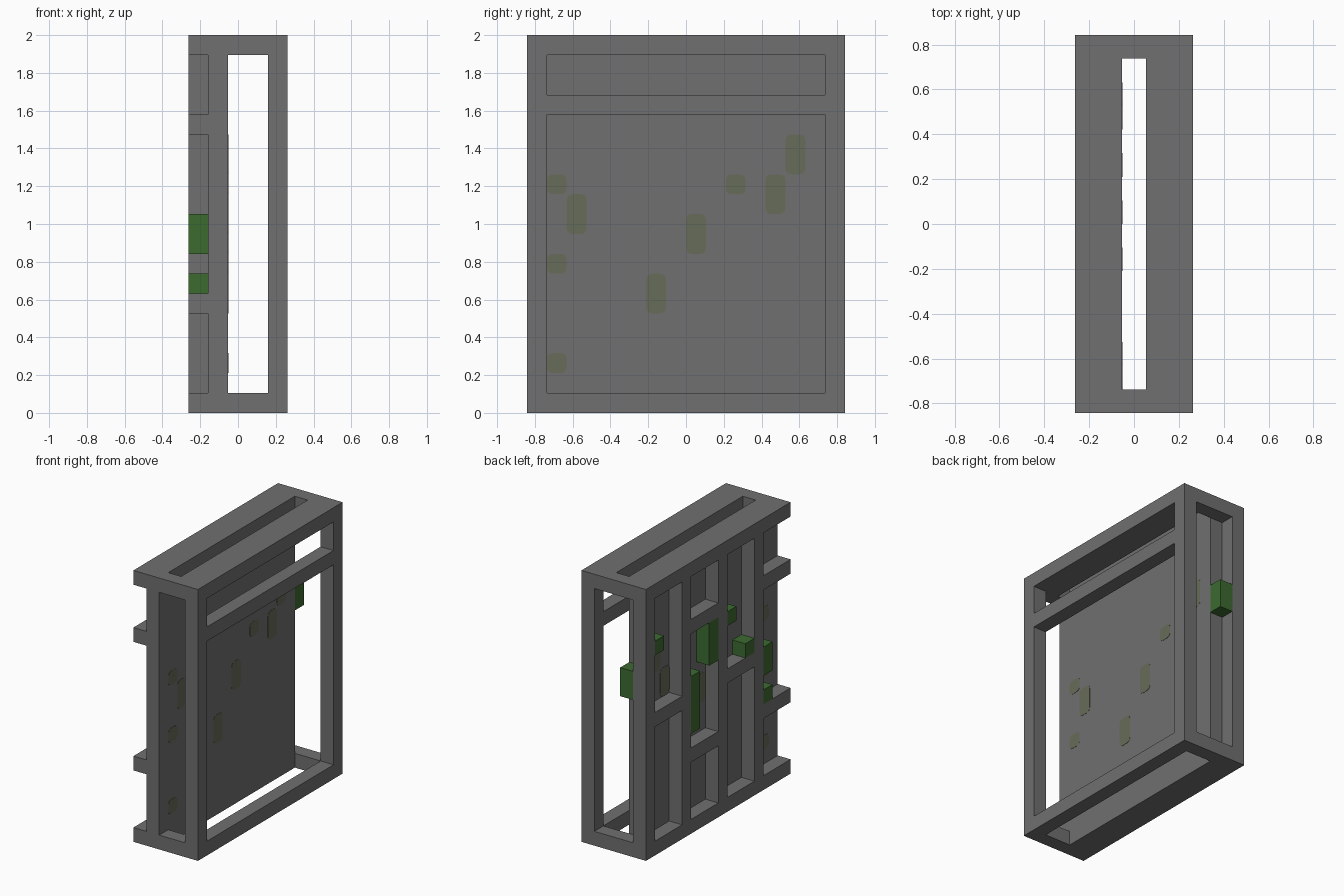
import bpy, bmesh
from math import radians
from itertools import product

cube = bpy.data.objects.get("Cube")
if cube:
    bpy.data.objects.remove(cube, do_unlink=True)

# The model sits on a module grid: 5 wide, 16 deep, 19 high
U = 2 / 19
NX, NY, NZ = 5, 16, 19


def place(x, y, z):
    return ((x - NX / 2) * U, (y - NY / 2) * U, z * U)


def material(name, rgb):
    m = bpy.data.materials.new(name)
    m.use_nodes = True
    m.diffuse_color = (*rgb, 1)
    bsdf = m.node_tree.nodes["Principled BSDF"]
    bsdf.inputs["Base Color"].default_value = (*rgb, 1)
    bsdf.inputs["Roughness"].default_value = 0.9
    return m


GREY = material("stone grey", (0.16, 0.16, 0.16))
GREEN = material("leaf green", (0.045, 0.145, 0.03))
OLIVE = material("faded olive", (0.135, 0.15, 0.10))


def finish(name, bm, mat):
    bmesh.ops.recalc_face_normals(bm, faces=bm.faces)
    me = bpy.data.meshes.new(name)
    bm.to_mesh(me)
    bm.free()
    me.materials.append(mat)
    ob = bpy.data.objects.new(name, me)
    bpy.context.collection.objects.link(ob)
    return ob


def cells(x, y, z):
    return set(product(range(*x), range(*y), range(*z)))


def fused(name, filled, mat):
    """Skin a union of module cells, leaving no inner faces."""
    bm = bmesh.new()
    corners = {}

    def vert(p):
        if p not in corners:
            corners[p] = bm.verts.new(place(*p))
        return corners[p]

    for c in filled:
        for axis, side in product(range(3), (0, 1)):
            n = list(c)
            n[axis] += 2 * side - 1
            if tuple(n) in filled:
                continue
            ring = []
            for a, b in ((0, 0), (1, 0), (1, 1), (0, 1)):
                p = list(c)
                p[axis] += side
                p[(axis + 1) % 3] += a
                p[(axis + 2) % 3] += b
                ring.append(vert(tuple(p)))
            bm.faces.new(ring if side else ring[::-1])
    return finish(name, bm, mat)


def box(name, x, y, z, mat, rounding=0):
    bm = bmesh.new()
    bmesh.ops.create_cube(bm, size=1)
    lo, hi = place(x[0], y[0], z[0]), place(x[1], y[1], z[1])
    for v in bm.verts:
        v.co = [(l + h) / 2 + (h - l) * k for l, h, k in zip(lo, hi, v.co)]
    if rounding:
        along_x = [e for e in bm.edges
                   if abs(e.verts[0].co.x - e.verts[1].co.x) > 1e-5]
        bmesh.ops.bevel(bm, geom=along_x, offset=rounding, segments=3,
                        profile=0.5, affect='EDGES')
    return finish(name, bm, mat)


ALL_Y, ALL_Z = (0, NY), (0, NZ)

# Window frame with a crossbar
window = cells((4, 5), ALL_Y, ALL_Z)
window -= cells((4, 5), (1, 15), (1, 15)) | cells((4, 5), (1, 15), (16, 18))

# Solid panel, stopping one module short of the back
panel = cells((1, 2), (0, 15), ALL_Z)

# Slotted top and bottom
top = cells((0, NX), ALL_Y, (18, 19)) - cells((2, 3), (1, 15), (18, 19))
bottom = cells((0, NX), ALL_Y, (0, 1)) - cells((2, 4), (1, 15), (0, 1))

# Lattice: posts with staggered rungs in the bays between them
lattice = set()
for bay in range(4):
    y = 4 * bay
    lattice |= cells((0, 1), (y + 3, y + 4), ALL_Z)
    for rung in ((9,) if bay % 2 else (5, 14)):
        lattice |= cells((0, 1), (y, y + 3), (rung, rung + 1))

fused("wall_frame", window | panel | top | bottom | lattice, GREY)

# Green blocks among the lattice: depth cell, height range
for i, (y, z0, z1) in enumerate([(2, 8, 10), (2, 6, 7), (4, 10, 11), (6, 13, 14),
                                 (8, 11, 14), (10, 7, 11), (14, 14, 15)]):
    box(f"lattice_block_{i + 1}", (0, 1), (y, y + 1), (z0, z1), GREEN)
box("panel_end_block", (1, 2), (15, 16), (11, 13), GREEN)

# Faded patches on both faces of the panel
T = 0.015
for i, (y, z0, z1) in enumerate([(1, 11, 12), (2, 9, 11), (1, 7, 8), (1, 2, 3),
                                 (6, 5, 7), (8, 8, 10), (10, 11, 12),
                                 (12, 10, 12), (13, 12, 14)]):
    for side, x in (("inner", (2, 2 + T)), ("outer", (1 - T, 1))):
        box(f"{side}_patch_{i + 1}", x, (y, y + 1), (z0, z1), OLIVE, 0.03)
